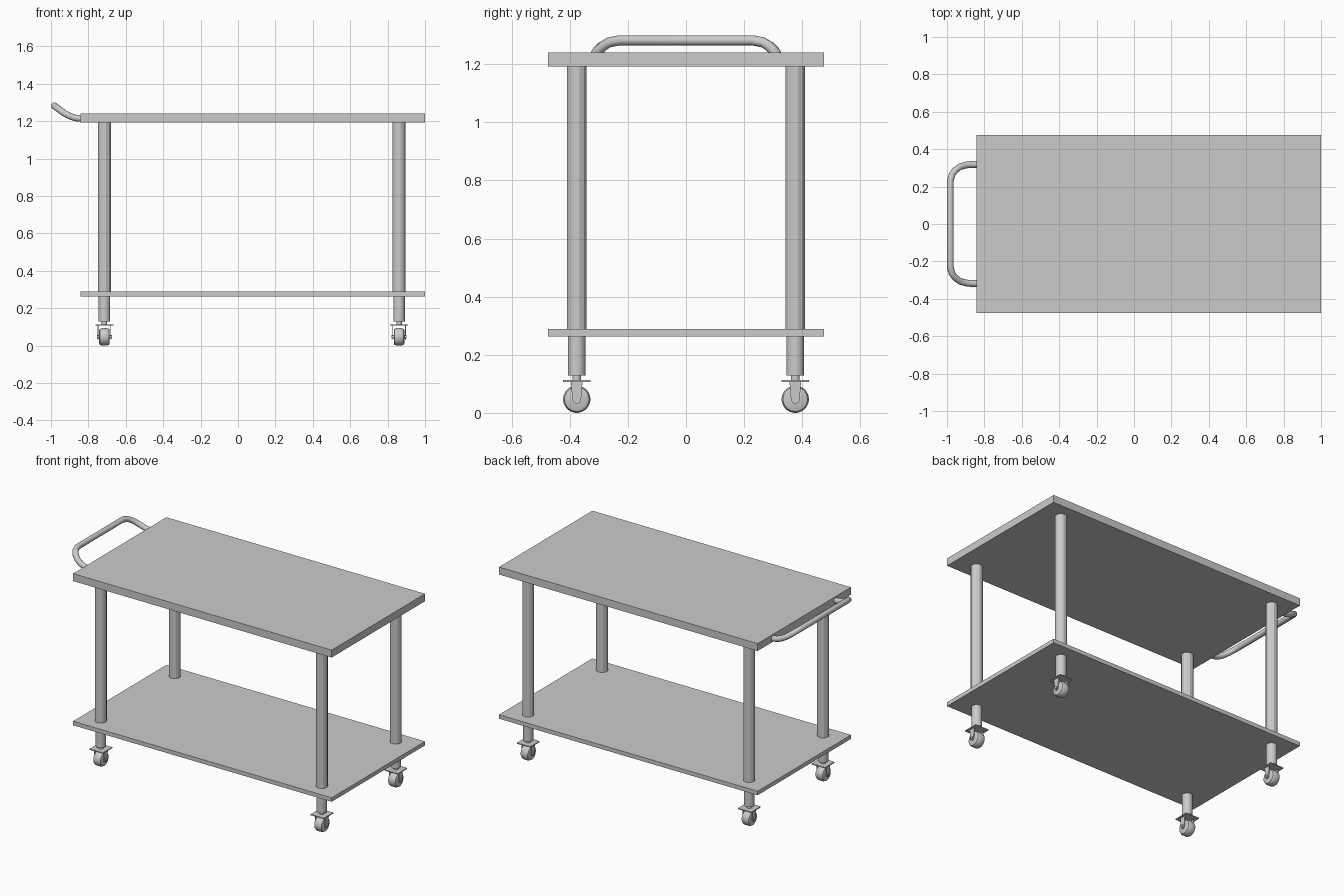
import bpy, bmesh, math
from mathutils import Matrix, Vector

if "Cube" in bpy.data.objects:
    bpy.data.objects.remove(bpy.data.objects["Cube"])


def add_mesh(name, bm):
    me = bpy.data.meshes.new(name)
    bmesh.ops.recalc_face_normals(bm, faces=bm.faces)
    bm.to_mesh(me)
    bm.free()
    ob = bpy.data.objects.new(name, me)
    bpy.context.collection.objects.link(ob)
    return ob


def smooth(ob, angle=35):
    bpy.ops.object.select_all(action='DESELECT')
    ob.select_set(True)
    bpy.context.view_layer.objects.active = ob
    bpy.ops.object.shade_smooth_by_angle(angle=math.radians(angle))


def box(name, lo, hi):
    bm = bmesh.new()
    bmesh.ops.create_cube(bm, size=1)
    lo, hi = Vector(lo), Vector(hi)
    for v in bm.verts:
        v.co = (lo + hi) / 2 + v.co * (hi - lo)
    return add_mesh(name, bm)


def lathe(name, profile, sides, axis='Z', at=(0, 0, 0)):
    """Closed turned solid from (radius, height) pairs."""
    bm = bmesh.new()
    rings = []
    for r, h in profile:
        ring = []
        for i in range(sides):
            a = 2 * math.pi * (i + 0.5) / sides
            c, s = r * math.cos(a), r * math.sin(a)
            co = (c, s, h) if axis == 'Z' else (h, c, s)
            ring.append(bm.verts.new(Vector(co) + Vector(at)))
        rings.append(ring)
    for a, b in zip(rings, rings[1:]):
        for i in range(sides):
            j = (i + 1) % sides
            bm.faces.new((a[i], a[j], b[j], b[i]))
    bm.faces.new(rings[0])
    bm.faces.new(rings[-1])
    return add_mesh(name, bm)


def fork_arm(name, x, y, side):
    """Thin tapered plate with a rounded lower end around the axle."""
    outline = [(-0.02, 0.108), (0.02, 0.108)]
    for i in range(9):
        a = -math.pi * i / 8
        outline.append((0.015 * math.cos(a), 0.047 + 0.015 * math.sin(a)))
    bm = bmesh.new()
    x0 = x + side * 0.031
    f = bm.faces.new([bm.verts.new((x0, y + p, z)) for p, z in outline])
    ext = bmesh.ops.extrude_face_region(bm, geom=[f])
    for v in ext['geom']:
        if isinstance(v, bmesh.types.BMVert):
            v.co.x += side * 0.005
    return add_mesh(name, bm)


# Shelves
box("top_shelf", (-0.843, -0.475, 1.192), (1.0, 0.475, 1.24))
box("bottom_shelf", (-0.843, -0.475, 0.263), (1.0, 0.475, 0.289))

# Posts and casters at the four corners
for x, xn in ((-0.714, "left"), (0.861, "right")):
    for y, yn in ((-0.376, "front"), (0.376, "back")):
        tag = f"{yn}_{xn}"
        lathe(f"post_{tag}", [(0.035, 0.285), (0.035, 1.195)], 12, at=(x, y, 0))
        smooth(lathe(f"caster_socket_{tag}", [(0.031, 0.128), (0.031, 0.266)], 24, at=(x, y, 0)))
        smooth(lathe(f"caster_stem_{tag}", [(0.015, 0.11), (0.015, 0.13)], 16, at=(x, y, 0)))
        box(f"caster_plate_{tag}", (x - 0.048, y - 0.048, 0.107), (x + 0.048, y + 0.048, 0.113))
        for s, sn in ((-1, "a"), (1, "b")):
            fork_arm(f"caster_fork_{sn}_{tag}", x, y, s)
        smooth(lathe(f"axle_{tag}", [(0.009, -0.041), (0.009, 0.041)], 12, 'X', (x, y, 0.047)))
        tyre = [(0.036, -0.028), (0.042, -0.025), (0.047, -0.014),
                (0.047, 0.014), (0.042, 0.025), (0.036, 0.028)]
        smooth(lathe(f"wheel_{tag}", tyre, 28, 'X', (x, y, 0.047)))

# Push handle: bent tube rising away from the shelf end
half = [(-0.835, 0.318, 1.213), (-0.87, 0.318, 1.217), (-0.90, 0.315, 1.227),
        (-0.93, 0.306, 1.243), (-0.955, 0.288, 1.261), (-0.973, 0.265, 1.275),
        (-0.982, 0.23, 1.282)]
path = half + [(px, -py, pz) for px, py, pz in reversed(half)]
cu = bpy.data.curves.new("handle_path", 'CURVE')
cu.dimensions = '3D'
sp = cu.splines.new('POLY')
sp.points.add(len(path) - 1)
for p, co in zip(sp.points, path):
    p.co = (*co, 1)
cu.bevel_depth = 0.018
cu.bevel_resolution = 3
cu.use_fill_caps = True
tmp = bpy.data.objects.new("handle_path", cu)
bpy.context.collection.objects.link(tmp)
me = bpy.data.meshes.new_from_object(tmp.evaluated_get(bpy.context.evaluated_depsgraph_get()))
bpy.data.objects.remove(tmp)
handle = bpy.data.objects.new("push_handle", me)
bpy.context.collection.objects.link(handle)
smooth(handle, 50)
